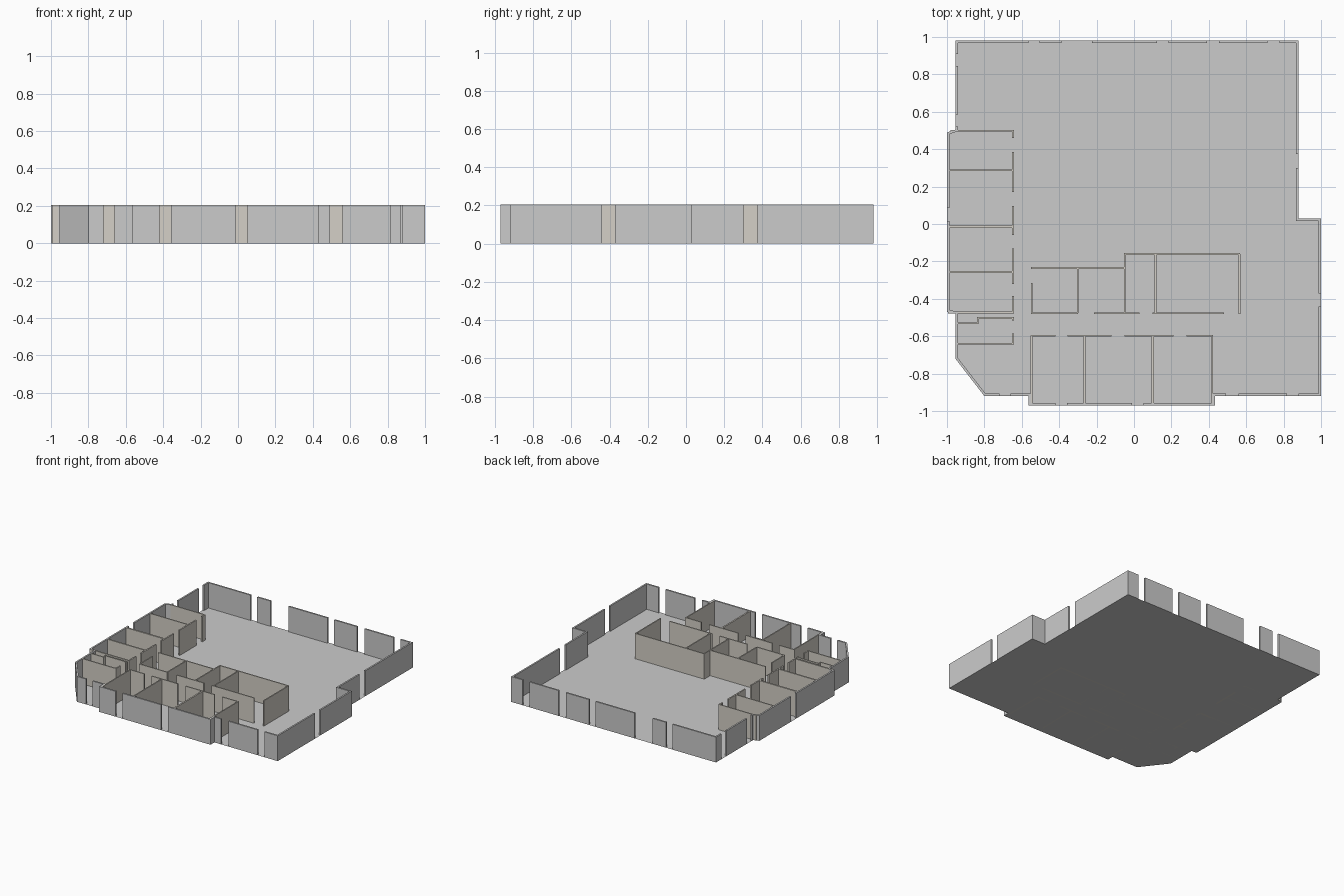
import bpy
from mathutils import Vector

if "Cube" in bpy.data.objects:
    bpy.data.objects.remove(bpy.data.objects["Cube"])

H = 0.205      # wall height
T = 0.013      # outer wall thickness
t = 0.009      # partition thickness


def material(name, rgb):
    m = bpy.data.materials.new(name)
    m.diffuse_color = (*rgb, 1)
    m.use_nodes = True
    m.node_tree.nodes["Principled BSDF"].inputs["Base Color"].default_value = m.diffuse_color
    return m


outer_mat = material("outer_grey", (0.60, 0.63, 0.60))
inner_mat = material("inner_beige", (0.66, 0.63, 0.57))


def flat_object(name, polys, mat=None, height=0):
    """Footprint polygons on z = 0, raised to the given height."""
    verts, faces, index = [], [], {}
    for poly in polys:
        face = []
        for p in poly:
            key = (round(p[0], 4), round(p[1], 4))
            if key not in index:
                index[key] = len(verts)
                verts.append((*key, 0))
            face.append(index[key])
        faces.append(face)
    me = bpy.data.meshes.new(name)
    me.from_pydata(verts, [], faces)
    ob = bpy.data.objects.new(name, me)
    bpy.context.collection.objects.link(ob)
    if mat:
        me.materials.append(mat)
    if height:
        mod = ob.modifiers.new("raise", 'SOLIDIFY')
        mod.thickness = height
        mod.offset = 1
    return ob


# Building outline, counter-clockwise; each corner starts an edge with its
# openings given as ranges of x (or y on the vertical edges)
outline = [
    ((-0.955, 0.98), [(0.845, 0.91), (0.52, 0.585)]),
    ((-0.955, 0.505), []),
    ((-1.0, 0.49), [(0.015, 0.085)]),
    ((-1.0, -0.47), []),
    ((-0.955, -0.48), []),
    ((-0.955, -0.72), []),
    ((-0.80, -0.92), [(-0.72, -0.66)]),
    ((-0.565, -0.92), []),
    ((-0.565, -0.97), [(-0.42, -0.358), (-0.01, 0.05)]),
    ((0.433, -0.97), []),
    ((0.433, -0.92), [(0.493, 0.558), (0.818, 0.88)]),
    ((1.0, -0.92), [(-0.44, -0.372)]),
    ((1.0, 0.03), []),
    ((0.88, 0.03), [(0.30, 0.375)]),
    ((0.88, 0.98), [(-0.565, -0.505), (-0.387, -0.225), (0.123, 0.185),
                    (0.39, 0.455), (0.715, 0.777)]),
]
pts = [Vector(p) for p, _ in outline]
n = len(pts)


def normal(i):
    d = (pts[(i + 1) % n] - pts[i % n]).normalized()
    return Vector((-d.y, d.x))


def mitre(i):
    a, b = normal(i - 1), normal(i)
    return pts[i % n] + (a + b) * T / (1 + a.dot(b))


# Floor
flat_object("floor", [pts])

# Outer walls with mitred corners and full-height openings
quads = []
for i, (_, gaps) in enumerate(outline):
    p, q = pts[i], pts[(i + 1) % n]
    axis = 0 if abs(q.x - p.x) > abs(q.y - p.y) else 1
    cuts = sorted((g - p[axis]) / (q[axis] - p[axis]) for r in gaps for g in r)
    ends = [(p, mitre(i))]
    for f in cuts:
        c = p.lerp(q, f)
        ends.append((c, c + normal(i) * T))
    ends.append((q, mitre((i + 1) % n)))
    for a, b in zip(ends[::2], ends[1::2]):
        quads.append([a[0], b[0], b[1], a[1]])
flat_object("outer_walls", quads, outer_mat, H)


def rect(x0, y0, x1, y1):
    return [(x0, y0), (x1, y0), (x1, y1), (x0, y1)]


def along_x(y, *runs, w=t):
    return [rect(a, y - w / 2, b, y + w / 2) for a, b in runs]


def along_y(x, *runs, w=t):
    return [rect(x - w / 2, a, x + w / 2, b) for a, b in runs]


def partitions(name, *groups):
    # one object per wall so that crossing walls stay separate solids
    for k, quad in enumerate(q for g in groups for q in g):
        flat_object(f"{name}_{k + 1}", [quad], inner_mat, H)


# West row of rooms
partitions("west_room_wall",
           along_y(-0.647, (0.46, 0.50), (0.17, 0.385), (-0.06, 0.095),
                   (-0.32, -0.13), (-0.477, -0.385), (-0.517, -0.50),
                   (-0.645, -0.585), w=0.011),
           along_x(0.498, (-0.98, -0.642)),
           along_x(0.288, (-0.99, -0.65)),
           along_x(-0.014, (-0.99, -0.65), w=0.014),
           along_x(-0.257, (-0.99, -0.65), w=0.012),
           along_x(-0.473, (-0.995, -0.642), w=0.012),
           along_x(-0.64, (-0.945, -0.642)),
           along_x(-0.503, (-0.84, -0.642)),
           along_x(-0.53, (-0.945, -0.831)),
           along_y(-0.835, (-0.53, -0.503)))

# Central block of rooms
partitions("central_room_wall",
           along_x(-0.235, (-0.55, -0.05)),
           along_x(-0.16, (-0.054, 0.568)),
           along_x(-0.477, (-0.55, -0.30), (-0.215, 0.03), (0.10, 0.48)),
           along_y(-0.547, (-0.475, -0.315)),
           along_y(-0.30, (-0.475, -0.235)),
           along_y(-0.05, (-0.475, -0.16)),
           along_y(0.115, (-0.475, -0.16)),
           along_y(0.564, (-0.481, -0.16)))

# Front row of rooms
partitions("front_room_wall",
           along_x(-0.597, (-0.552, -0.42), (-0.355, -0.12), (-0.05, 0.21),
                   (0.28, 0.422)),
           along_y(-0.548, (-0.96, -0.597)),
           along_y(-0.265, (-0.96, -0.597)),
           along_y(0.10, (-0.96, -0.597), w=0.012),
           along_y(0.418, (-0.96, -0.597)))
